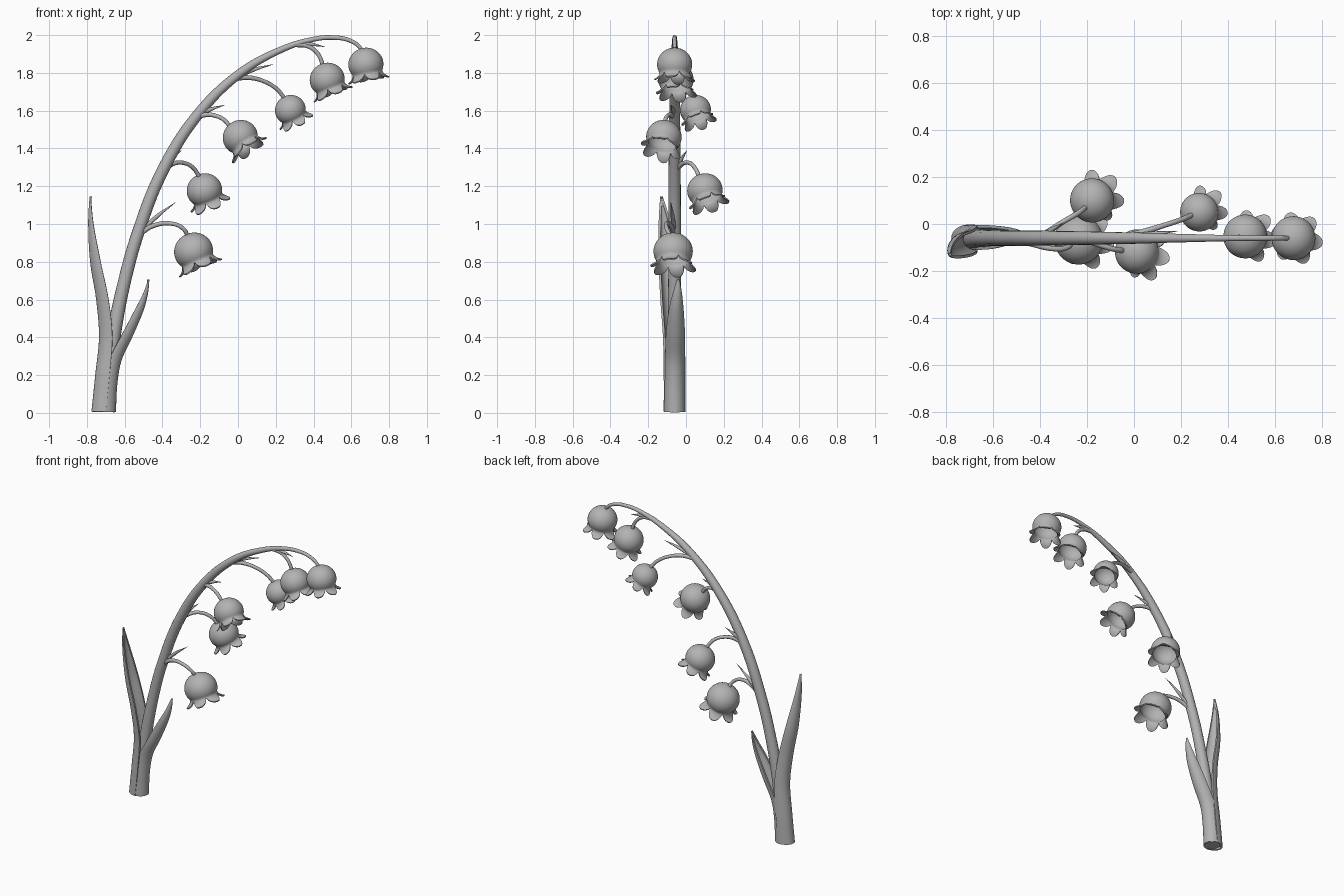
import bpy, math
from mathutils import Vector, Matrix

if "Cube" in bpy.data.objects:
    bpy.data.objects.remove(bpy.data.objects["Cube"], do_unlink=True)

GREY = bpy.data.materials.new("plain grey")
GREY.use_nodes = True
GREY.diffuse_color = (0.45, 0.45, 0.45, 1)
GREY.node_tree.nodes["Principled BSDF"].inputs["Base Color"].default_value = (0.45, 0.45, 0.45, 1)
STEM_Y = -0.06


def activate(obj):
    bpy.ops.object.select_all(action='DESELECT')
    obj.select_set(True)
    bpy.context.view_layer.objects.active = obj


def tube(name, points, radii, sides=4):
    """Round tapering tube through the points."""
    curve = bpy.data.curves.new(name, 'CURVE')
    curve.dimensions = '3D'
    curve.bevel_depth = 1.0
    curve.bevel_resolution = sides
    curve.resolution_u = 8
    curve.use_fill_caps = True
    spline = curve.splines.new('BEZIER')
    spline.bezier_points.add(len(points) - 1)
    for i, (knot, p) in enumerate(zip(spline.bezier_points, points)):
        knot.co = p
        knot.handle_left_type = knot.handle_right_type = 'AUTO'
        t = i / (len(points) - 1) * (len(radii) - 1)
        k = min(int(t), len(radii) - 2)
        knot.radius = radii[k] + (radii[k + 1] - radii[k]) * (t - k)
    obj = bpy.data.objects.new(name, curve)
    bpy.context.collection.objects.link(obj)
    curve.materials.append(GREY)
    activate(obj)
    bpy.ops.object.convert(target='MESH')
    bpy.ops.object.shade_smooth_by_angle(angle=math.radians(50))
    return obj


def grid_object(name, rows, closed, thickness, offset):
    """Skin of quads over rows of points, given thickness."""
    n = len(rows[0])
    verts = [p for row in rows for p in row]
    faces = []
    for r in range(len(rows) - 1):
        for c in range(n if closed else n - 1):
            d = (c + 1) % n
            faces.append((r * n + c, (r + 1) * n + c, (r + 1) * n + d, r * n + d))
    mesh = bpy.data.meshes.new(name)
    mesh.from_pydata(verts, [], faces)
    mesh.materials.append(GREY)
    obj = bpy.data.objects.new(name, mesh)
    bpy.context.collection.objects.link(obj)
    activate(obj)
    bpy.ops.object.mode_set(mode='EDIT')
    bpy.ops.mesh.select_all(action='SELECT')
    bpy.ops.mesh.remove_doubles(threshold=0.0002)
    bpy.ops.mesh.normals_make_consistent(inside=False)
    bpy.ops.object.mode_set(mode='OBJECT')
    solid = obj.modifiers.new("thickness", 'SOLIDIFY')
    solid.thickness = thickness
    solid.offset = offset
    bpy.ops.object.modifier_apply(modifier=solid.name)
    bpy.ops.object.shade_smooth_by_angle(angle=math.radians(50))
    return obj


def bell(name, centre, radius, axis, phase=-12):
    """Hollow round flower with six flared petals, opening along axis."""
    turn = Vector((0, 0, -1)).rotation_difference(Vector(axis)).to_matrix().to_4x4()
    place = Matrix.Translation(centre) @ turn @ Matrix.Scale(radius, 4)
    segs, neck = 72, math.radians(121)
    rows = []
    for i in range(17):
        a = neck * i / 16
        rows.append([(math.sin(a), math.cos(a) * 0.95, 0)] * segs)
    for i in range(1, 8):
        row = []
        for s in range(segs):
            lobe = abs(math.cos(3 * math.tau * s / segs)) ** 0.75
            v = i / 7 * (0.08 + 0.92 * lobe)
            row.append((math.sin(neck) + 0.36 * v ** 1.8, 0.95 * math.cos(neck) - 0.47 * v + 0.06 * v ** 4, 0))
        rows.append(row)
    points = []
    for row in rows:
        ring = []
        for s, (r, z, _) in enumerate(row):
            phi = math.tau * s / segs + math.radians(phase)
            ring.append(place @ Vector((r * math.cos(phi), r * math.sin(phi), z)))
        points.append(ring)
    return grid_object(name, points, True, radius * 0.07, -1)


def smooth_sections(keys, steps):
    """Catmull-Rom interpolation between cross-section settings."""
    out = []
    for i in range(len(keys) - 1):
        a, b, c, d = (Vector(keys[min(max(i + k, 0), len(keys) - 1)]) for k in (-1, 0, 1, 2))
        for j in range(steps):
            t = j / steps
            out.append(0.5 * (2 * b + (c - a) * t + (2 * a - 5 * b + 4 * c - d) * t * t
                              + (3 * b - a - 3 * c + d) * t ** 3))
    return out + [Vector(keys[-1])]


def leaf(name, keys, side):
    """Channelled blade; keys hold back x, z, centre y, half width, channel depth."""
    rows = []
    for x, z, y, w, d in smooth_sections(keys, 6):
        row = []
        for k in range(15):
            a = (k / 7 - 1) * math.pi / 2
            row.append(Vector((x - side * d * (1 - math.cos(a)), y + w * math.sin(a), z)))
        rows.append(row)
    return grid_object(name, rows, False, 0.012, 0)


# Arching main stem, ending in the hook of the last flower
stem_path = [(-0.705, 0.008), (-0.685, 0.2), (-0.66, 0.4), (-0.60, 0.7), (-0.53, 0.95),
             (-0.40, 1.28), (-0.22, 1.57), (0.0, 1.79), (0.2, 1.91), (0.4, 1.978),
             (0.5, 1.987), (0.59, 1.972), (0.645, 1.935), (0.665, 1.89)]
tube("stem", [(x, STEM_Y, z) for x, z in stem_path],
     [0.052, 0.046, 0.038, 0.034, 0.033, 0.032, 0.029, 0.024, 0.018, 0.013, 0.012, 0.011, 0.01, 0.01], 6)

# Two leaves whose bases sheath the stem
leaf("tall_leaf", [(-0.77, 0.006, -0.06, 0.052, 0.07), (-0.75, 0.2, -0.06, 0.052, 0.07),
                   (-0.73, 0.4, -0.065, 0.051, 0.065), (-0.745, 0.6, -0.08, 0.05, 0.06),
                   (-0.777, 0.8, -0.093, 0.046, 0.05), (-0.787, 1.0, -0.112, 0.027, 0.022),
                   (-0.78, 1.145, -0.13, 0.001, 0.001)], -1)
leaf("short_leaf", [(-0.652, 0.006, -0.06, 0.051, 0.06), (-0.645, 0.15, -0.06, 0.05, 0.06),
                    (-0.622, 0.28, -0.058, 0.047, 0.06), (-0.562, 0.41, -0.056, 0.045, 0.055),
                    (-0.507, 0.54, -0.052, 0.034, 0.042), (-0.483, 0.63, -0.046, 0.019, 0.02),
                    (-0.475, 0.705, -0.04, 0.001, 0.001)], 1)

# Flowers from lowest to highest: centre, radius, opening direction
flowers = [((-0.235, -0.068, 0.855), 0.104, (0.42, 0, -1)),
           ((-0.178, 0.1, 1.178), 0.094, (0.42, 0.3, -1)),
           ((0.012, -0.117, 1.46), 0.094, (0.7, -0.25, -1)),
           ((0.277, 0.05, 1.604), 0.082, (0.5, 0.3, -1)),
           ((0.472, -0.053, 1.765), 0.093, (0.4, 0.03, -1)),
           ((0.677, -0.06, 1.845), 0.093, (0.18, 0, -1))]
for i, (centre, radius, axis) in enumerate(flowers):
    bell(f"bell_flower_{i + 1}", centre, radius, axis)

# Curved stalks joining the flowers to the stem
stalks = [[(-0.54, -0.06, 0.93), (-0.45, -0.08, 0.99), (-0.34, -0.105, 1.0), (-0.285, -0.1, 0.97), (-0.265, -0.08, 0.93)],
          [(-0.41, -0.06, 1.26), (-0.36, -0.03, 1.31), (-0.30, 0.01, 1.325), (-0.24, 0.045, 1.3), (-0.2, 0.075, 1.24)],
          [(-0.23, -0.06, 1.56), (-0.17, -0.08, 1.578), (-0.11, -0.1, 1.57), (-0.07, -0.11, 1.548), (-0.04, -0.112, 1.51)],
          [(-0.04, -0.055, 1.765), (0.05, -0.03, 1.775), (0.13, -0.005, 1.758), (0.205, 0.02, 1.715), (0.25, 0.04, 1.66)],
          [(0.31, -0.06, 1.95), (0.36, -0.06, 1.945), (0.405, -0.06, 1.92), (0.435, -0.058, 1.88), (0.45, -0.055, 1.83)]]
for i, path in enumerate(stalks):
    tube(f"flower_stalk_{i + 1}", path, [0.014, 0.011, 0.011])

# Slim pointed bracts where each stalk leaves the stem
bracts = [((-0.53, -0.06, 0.94), (-0.33, -0.08, 1.115)),
          ((-0.40, -0.06, 1.27), (-0.30, 0.005, 1.39)),
          ((-0.23, -0.06, 1.56), (-0.07, -0.08, 1.63)),
          ((-0.03, -0.055, 1.765), (0.185, -0.03, 1.845)),
          ((0.30, -0.06, 1.952), (0.46, -0.06, 1.938))]
for i, (root, tip) in enumerate(bracts):
    a, b = Vector(root), Vector(tip)
    middle = (a + b) / 2 + Vector((-0.005, 0, 0.008))
    tube(f"bract_{i + 1}", [a, middle, b], [0.011, 0.011, 0.001])
